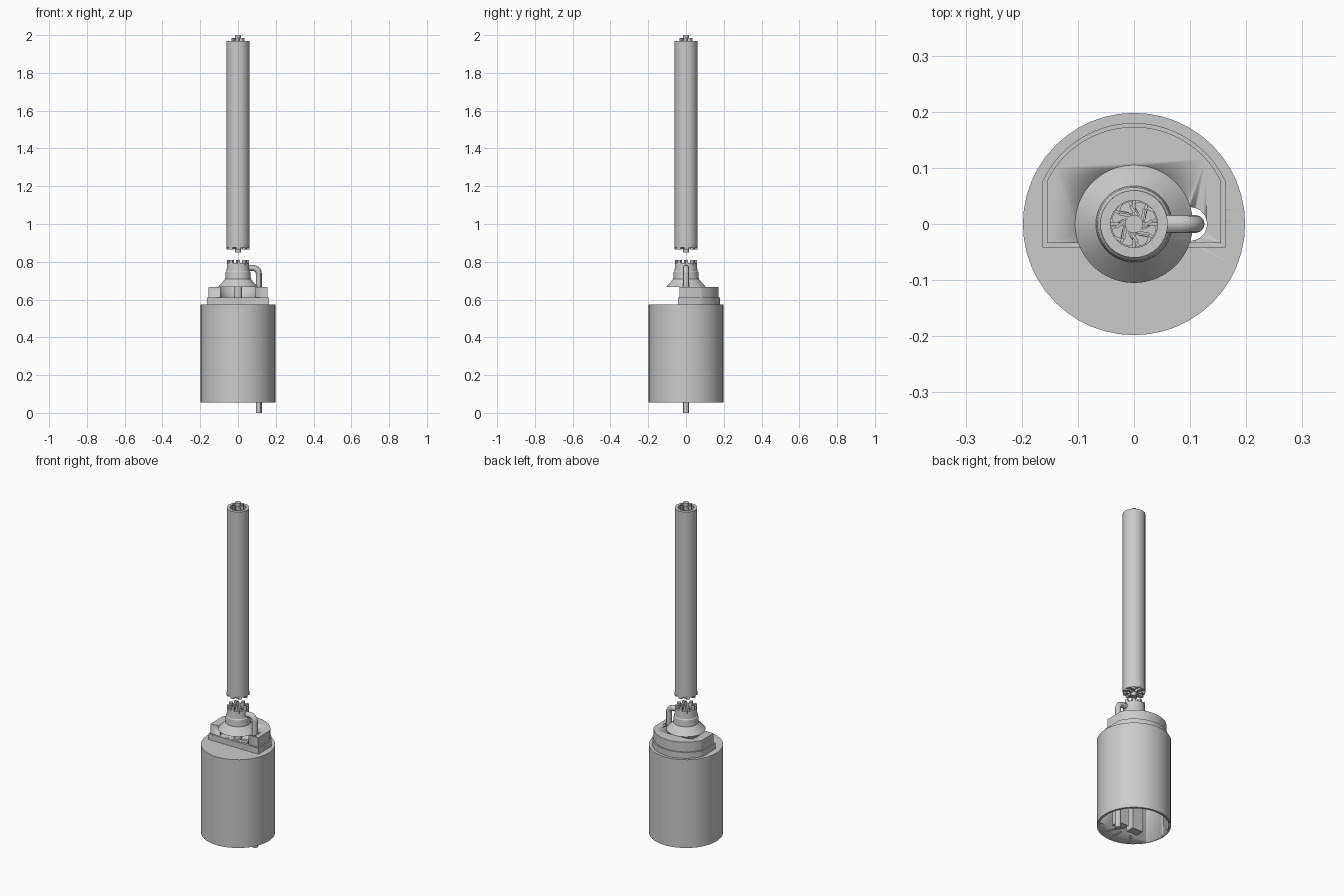
import bpy, bmesh, math
from mathutils import Matrix, Vector

if "Cube" in bpy.data.objects:
    bpy.data.objects.remove(bpy.data.objects["Cube"])

grey = bpy.data.materials.new("plain grey")
grey.use_nodes = True
grey.diffuse_color = (0.6, 0.6, 0.6, 1)
grey.node_tree.nodes["Principled BSDF"].inputs["Base Color"].default_value = (0.6, 0.6, 0.6, 1)


def finish(name, bm):
    bmesh.ops.remove_doubles(bm, verts=bm.verts, dist=1e-5)
    bmesh.ops.recalc_face_normals(bm, faces=bm.faces)
    mesh = bpy.data.meshes.new(name)
    bm.to_mesh(mesh)
    bm.free()
    mesh.materials.append(grey)
    obj = bpy.data.objects.new(name, mesh)
    bpy.context.collection.objects.link(obj)
    return obj


def lathe(name, profile, steps=64, closed=False):
    """Revolve (radius, height) points about z."""
    bm = bmesh.new()
    verts = [bm.verts.new((r, 0, z)) for r, z in profile]
    pairs = list(zip(verts, verts[1:]))
    if closed:
        pairs.append((verts[-1], verts[0]))
    edges = [bm.edges.new(p) for p in pairs]
    bmesh.ops.spin(bm, geom=verts + edges, cent=(0, 0, 0), axis=(0, 0, 1),
                   angle=math.tau, steps=steps, use_merge=True)
    return finish(name, bm)


def rod(name, radius, z0, z1, x=0, y=0):
    obj = lathe(name, [(0, z0), (radius, z0), (radius, z1), (0, z1)], 48)
    obj.data.transform(Matrix.Translation((x, y, 0)))
    return obj


def extrude(name, outline, z0, z1):
    bm = bmesh.new()
    face = bm.faces.new([bm.verts.new((x, y, z0)) for x, y in outline])
    ext = bmesh.ops.extrude_face_region(bm, geom=[face])["geom"]
    bmesh.ops.translate(bm, vec=(0, 0, z1 - z0),
                        verts=[g for g in ext if isinstance(g, bmesh.types.BMVert)])
    return finish(name, bm)


def arc(radius, start, end, n=40):
    return [(radius * math.cos(start + (end - start) * i / n),
             radius * math.sin(start + (end - start) * i / n)) for i in range(n + 1)]


def housing(name, half, front, radius, z0, z1):
    """Straight front and sides, round back."""
    a = math.acos(half / radius)
    return extrude(name, [(-half, front), (half, front)] + arc(radius, a, math.pi - a), z0, z1)


def cut(obj, cutter):
    cutter.hide_render = True
    cutter.hide_viewport = True
    mod = obj.modifiers.new("cut", "BOOLEAN")
    mod.operation = "DIFFERENCE"
    mod.solver = "EXACT"
    mod.object = cutter


def blades(name, count, r0, r1, z0, z1, width, swirl):
    """Ring of blocks whose outer ends swing round by the swirl angle."""
    bm = bmesh.new()
    for i in range(count):
        turn = Matrix.Rotation(math.tau * i / count, 4, "Z")
        m = (turn @ Matrix.Translation(((r0 + r1) / 2, 0, (z0 + z1) / 2))
             @ Matrix.Rotation(swirl, 4, "Z")
             @ Matrix.Diagonal((r1 - r0, width, z1 - z0, 1)))
        bmesh.ops.create_cube(bm, size=1, matrix=m)
    return finish(name, bm)


# Main drum with a flat-sided cavity open below
drum = rod("drum", 0.198, 0.055, 0.575)
a = math.asin(-0.09 / 0.185)
cavity = extrude("cavity_cutter", arc(0.185, a, math.pi - a), 0.0, 0.53)
pipe_hole = rod("pipe_hole_cutter", 0.03, 0.4, 0.8, 0.1)
cut(drum, cavity)
cut(drum, pipe_hole)
for side, x in (("right", -0.06), ("left", 0.04)):
    extrude("cavity_rib_" + side,
            [(x - 0.035, -0.095), (x + 0.035, -0.095), (x + 0.035, -0.04), (x - 0.035, -0.04)],
            0.07, 0.535)

# Stepped housing with a round recess in front
base = housing("housing_base", 0.163, -0.042, 0.18, 0.574, 0.61)
upper = housing("housing_upper", 0.155, -0.034, 0.173, 0.609, 0.667)
recess = rod("recess_cutter", 0.1, 0.61, 0.8)
cut(base, pipe_hole)
cut(upper, recess)
cut(upper, pipe_hole)
rod("drive_shaft", 0.022, 0.605, 0.69)

# Flared neck with a bore and a toothed crown
lathe("neck", [(0, 0.667), (0.105, 0.667), (0.068, 0.708), (0.065, 0.745), (0.061, 0.75),
               (0.057, 0.793), (0.04, 0.793), (0.04, 0.71), (0, 0.71)])
blades("neck_crown", 8, 0.036, 0.056, 0.78, 0.81, 0.016, 0.4)
blades("neck_vanes", 8, 0.018, 0.04, 0.72, 0.785, 0.005, 0.6)

# Bent side pipe
curve = bpy.data.curves.new("side_pipe", "CURVE")
curve.dimensions = "3D"
curve.bevel_depth = 0.016
curve.bevel_resolution = 4
curve.use_fill_caps = True
bend = [(0.08 + x, z + 0.737) for x, z in arc(0.03, math.pi / 2, 0, 10)]
path = [(0.045, 0.767)] + bend + [(0.11, 0)]
spline = curve.splines.new("POLY")
spline.points.add(len(path) - 1)
for p, (x, z) in zip(spline.points, path):
    p.co = (x, 0, z, 1)
pipe_curve = bpy.data.objects.new("side_pipe_path", curve)
bpy.context.collection.objects.link(pipe_curve)
bpy.context.view_layer.update()
mesh = bpy.data.meshes.new_from_object(
    pipe_curve.evaluated_get(bpy.context.evaluated_depsgraph_get()))
mesh.materials.clear()
mesh.materials.append(grey)
bpy.data.objects.remove(pipe_curve)
bpy.context.collection.objects.link(bpy.data.objects.new("side_pipe", mesh))

# Long tube, with teeth below and a core running through it
lathe("tube", [(0.06, 0.875), (0.06, 1.97), (0.042, 1.97), (0.042, 0.875)], closed=True)
blades("tube_teeth", 8, 0.041, 0.058, 0.864, 0.885, 0.02, 0.3)
rod("core", 0.016, 0.85, 2.0)
for end, z0, z1 in (("top", 1.94, 1.985), ("bottom", 0.868, 0.91)):
    blades("core_vanes_" + end, 8, 0.012, 0.043 if end == "bottom" else 0.034,
           z0, z1, 0.005, 0.6)
    blades("core_spokes_" + end, 4, 0.012, 0.045, z0, z0 + 0.02, 0.006, 0.0)

# Smooth rounded surfaces, keep edges crisp
for obj in bpy.context.collection.objects:
    if obj.type == "MESH" and obj.data.materials and obj.data.materials[0] == grey:
        with bpy.context.temp_override(object=obj, active_object=obj, selected_objects=[obj],
                                       selected_editable_objects=[obj]):
            bpy.ops.object.shade_smooth_by_angle(angle=math.radians(30))
